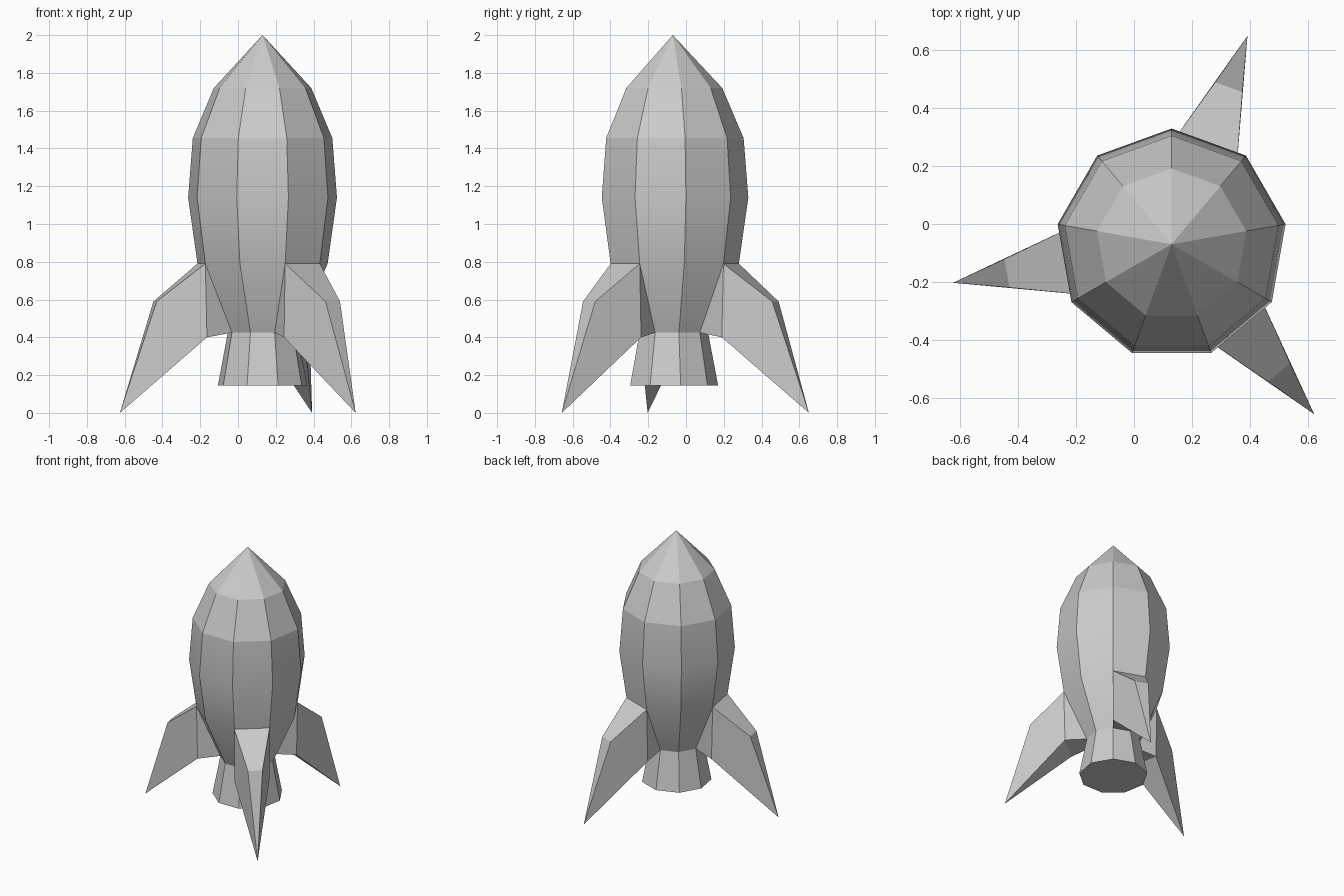
import bpy
import bmesh
from math import radians, sin, cos
from mathutils import Vector

old = bpy.data.objects.get("Cube")
if old:
    bpy.data.objects.remove(old)

SIDES = 9
AXIS = Vector((0.13, -0.07, 0))
FIN_SIDES = (8, 2, 5)          # hull sides that carry a fin
HALF = radians(180 / SIDES)

grey = bpy.data.materials.new("plain_grey")
grey.use_nodes = True
grey.diffuse_color = (0.6, 0.6, 0.6, 1)
grey.node_tree.nodes["Principled BSDF"].inputs["Base Color"].default_value = (0.6, 0.6, 0.6, 1)


def finish(bm, name):
    bmesh.ops.recalc_face_normals(bm, faces=bm.faces)
    mesh = bpy.data.meshes.new(name)
    bm.to_mesh(mesh)
    bm.free()
    obj = bpy.data.objects.new(name, mesh)
    obj.location = AXIS
    mesh.materials.append(grey)
    bpy.context.collection.objects.link(obj)
    bpy.ops.object.select_all(action="DESELECT")
    obj.select_set(True)
    bpy.context.view_layer.objects.active = obj
    bpy.ops.object.shade_smooth_by_angle(angle=radians(17))
    return obj


# Hull with flared nozzle: (radius, height) from bottom to shoulder
profile = [(0.24, 0.145), (0.187, 0.425), (0.35, 0.79),
           (0.40, 1.14), (0.375, 1.455), (0.262, 1.72)]
FIN_BAND = 1
bm = bmesh.new()
rings = []
for r, z in profile:
    angles = [radians(90) + 2 * HALF * i for i in range(SIDES)]
    rings.append([bm.verts.new((r * cos(a), r * sin(a), z)) for a in angles])
for band, (low, high) in enumerate(zip(rings, rings[1:])):
    for i in range(SIDES):
        if band == FIN_BAND and i in FIN_SIDES:
            continue           # the fin grows out of this opening
        j = (i + 1) % SIDES
        bm.faces.new((low[i], low[j], high[j], high[i]))
tip = bm.verts.new((0, 0, 2))
for i in range(SIDES):
    bm.faces.new((rings[-1][i], rings[-1][(i + 1) % SIDES], tip))
bm.faces.new(rings[0])
finish(bm, "hull")


# Fins: swept wedges that taper to a point on the ground
def make_fin(name, angle):
    bm = bmesh.new()
    out = Vector((cos(angle), sin(angle), 0))
    across = Vector((-sin(angle), cos(angle), 0))

    def pair(reach, half_width, z):
        mid = out * reach + Vector((0, 0, z))
        return [bm.verts.new(mid + across * half_width * s) for s in (-1, 1)]

    r_low, z_low = profile[FIN_BAND]
    r_top, z_top = profile[FIN_BAND + 1]
    top = pair(r_top * cos(HALF), r_top * sin(HALF), z_top)
    low = pair(r_low * cos(HALF), r_low * sin(HALF), z_low)
    knee = pair(0.578, 0.05, 0.59)
    heel = pair(0.32, 0.12, 0.4)
    point = bm.verts.new(out * 0.767)
    for s in (0, 1):
        bm.faces.new((top[s], knee[s], point, heel[s]))
        bm.faces.new((top[s], heel[s], low[s]))
    bm.faces.new((top[0], top[1], knee[1], knee[0]))
    bm.faces.new((knee[0], knee[1], point))
    bm.faces.new((heel[0], heel[1], point))
    bm.faces.new((low[0], low[1], heel[1], heel[0]))
    finish(bm, name)


for name, side in zip(("back_fin", "right_fin", "left_front_fin"), FIN_SIDES):
    make_fin(name, radians(90) + 2 * HALF * side + HALF)
